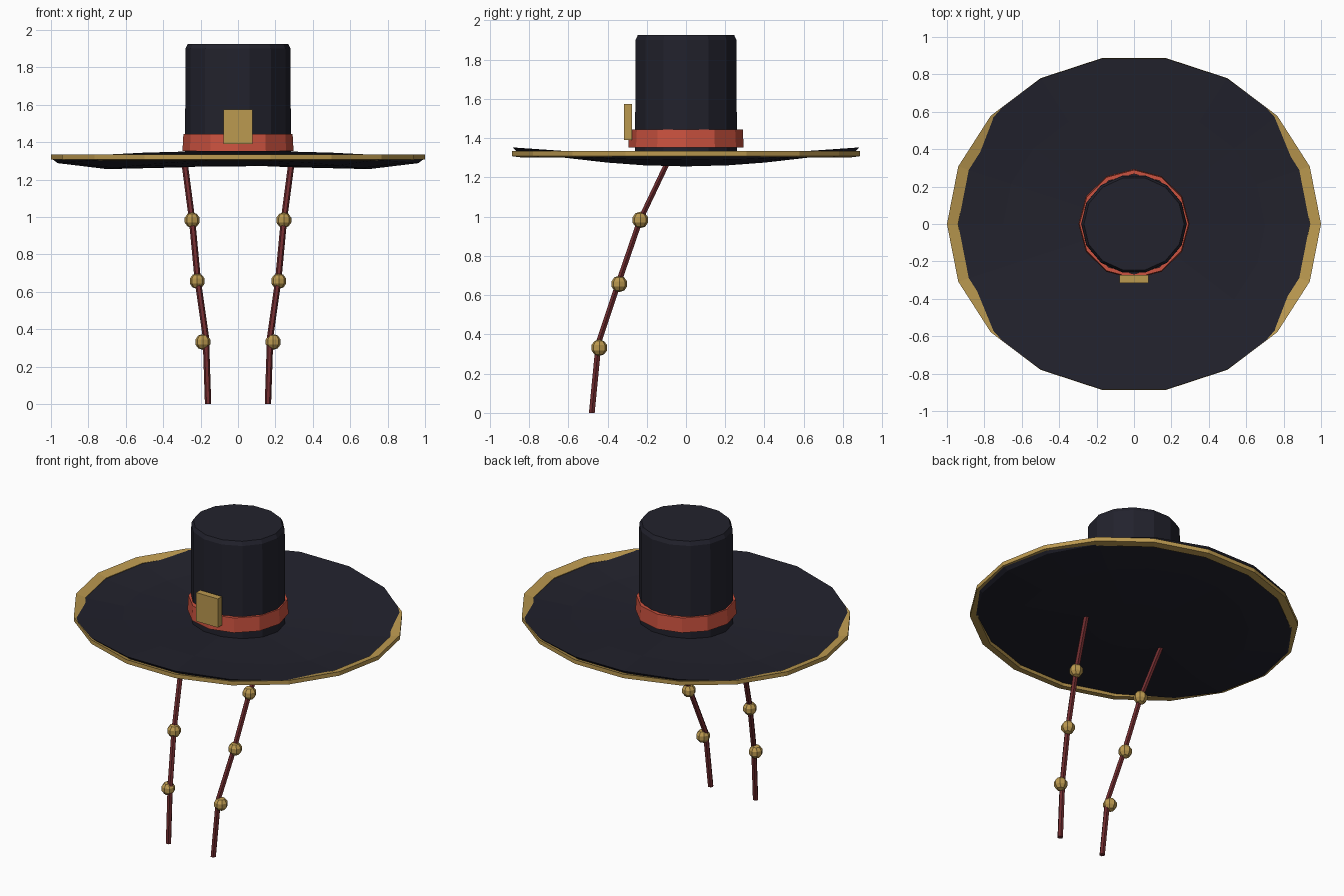
import bpy, bmesh
from math import cos, sin, pi
from mathutils import Vector

if "Cube" in bpy.data.objects:
    bpy.data.objects.remove(bpy.data.objects["Cube"])


def material(name, rgb):
    m = bpy.data.materials.new(name)
    m.diffuse_color = (*rgb, 1)
    m.use_nodes = True
    m.node_tree.nodes["Principled BSDF"].inputs["Base Color"].default_value = m.diffuse_color
    return m


DARK = material("dark_cloth", (0.016, 0.016, 0.026))
GOLD = material("gold", (0.50, 0.32, 0.08))
RED = material("red_band", (0.60, 0.085, 0.05))
CORD = material("cord_red", (0.16, 0.025, 0.028))


def finish(name, bm, mat):
    bmesh.ops.recalc_face_normals(bm, faces=bm.faces)
    me = bpy.data.meshes.new(name)
    bm.to_mesh(me)
    bm.free()
    me.materials.append(mat)
    ob = bpy.data.objects.new(name, me)
    bpy.context.collection.objects.link(ob)
    return ob


def lathe(name, profile, n, mat, ratio=1.0, closed=False):
    """Elliptical lathe; each profile point is (radius, z, saddle height)."""
    bm = bmesh.new()
    rings = []
    for r, z, wave in profile:
        ring = []
        for i in range(n):
            a = 2 * pi * i / n
            ring.append(bm.verts.new((r * cos(a), r * ratio * sin(a), z - wave * cos(2 * a))))
        rings.append(ring)
    pairs = list(zip(rings, rings[1:]))
    if closed:
        pairs.append((rings[-1], rings[0]))
    for a, b in pairs:
        for i in range(n):
            j = (i + 1) % n
            bm.faces.new((a[i], a[j], b[j], b[i]))
    if not closed:
        bm.faces.new(rings[0])
        bm.faces.new(rings[-1])
    return finish(name, bm, mat)


# Wide saddle-shaped brim, and the gold trim that crosses its edge
lathe("brim", [(0.28, 1.270, 0.004), (0.70, 1.280, 0.024), (0.965, 1.308, 0.020),
               (0.998, 1.334, 0.020), (0.70, 1.312, 0.024), (0.28, 1.302, 0.004)],
      18, DARK, 0.9)
lathe("brim_trim", [(0.94, 1.318, 0), (1.0, 1.334, 0), (1.0, 1.308, 0), (0.95, 1.302, 0)],
      18, GOLD, 0.9, closed=True)

# Tall crown with a chamfered top, and its band
lathe("crown", [(0.283, 1.28, 0), (0.281, 1.90, 0), (0.268, 1.925, 0)], 14, DARK, 0.94)
lathe("crown_band", [(0.297, 1.352, 0), (0.292, 1.445, 0), (0.27, 1.445, 0), (0.27, 1.352, 0)],
      12, RED, 0.99, closed=True)

# Plate on the front of the band
bm = bmesh.new()
bmesh.ops.create_cube(bm, size=1)
for v in bm.verts:
    v.co = Vector((v.co.x * 0.155, v.co.y * 0.042 - 0.295, v.co.z * 0.185 + 1.4825))
finish("front_plate", bm, GOLD)


def cord(name, points, radius, sides=6):
    bm = bmesh.new()
    rings = []
    for p in points:
        rings.append([bm.verts.new((p[0] + radius * cos(2 * pi * i / sides),
                                    p[1] + radius * sin(2 * pi * i / sides), p[2]))
                      for i in range(sides)])
    for a, b in zip(rings, rings[1:]):
        for i in range(sides):
            j = (i + 1) % sides
            bm.faces.new((a[i], a[j], b[j], b[i]))
    bm.faces.new(rings[0])
    bm.faces.new(rings[-1])
    finish(name, bm, CORD)


# Hanging chin cords with beads on both sides
CORD_PATH = [(0.285, -0.09, 1.285), (0.245, -0.235, 0.98), (0.215, -0.345, 0.66),
             (0.172, -0.445, 0.36), (0.16, -0.48, 0.0)]
BEADS = [(0.245, -0.233, 0.983), (0.218, -0.34, 0.657), (0.188, -0.442, 0.332)]
for side, s in (("left", -1), ("right", 1)):
    cord(side + "_cord", [(s * x, y, z) for x, y, z in CORD_PATH], 0.017)
    for k, (x, y, z) in enumerate(BEADS):
        bm = bmesh.new()
        bmesh.ops.create_uvsphere(bm, u_segments=8, v_segments=5, radius=0.042)
        bmesh.ops.translate(bm, verts=bm.verts, vec=(s * x, y, z))
        finish(f"{side}_bead_{k + 1}", bm, GOLD)
